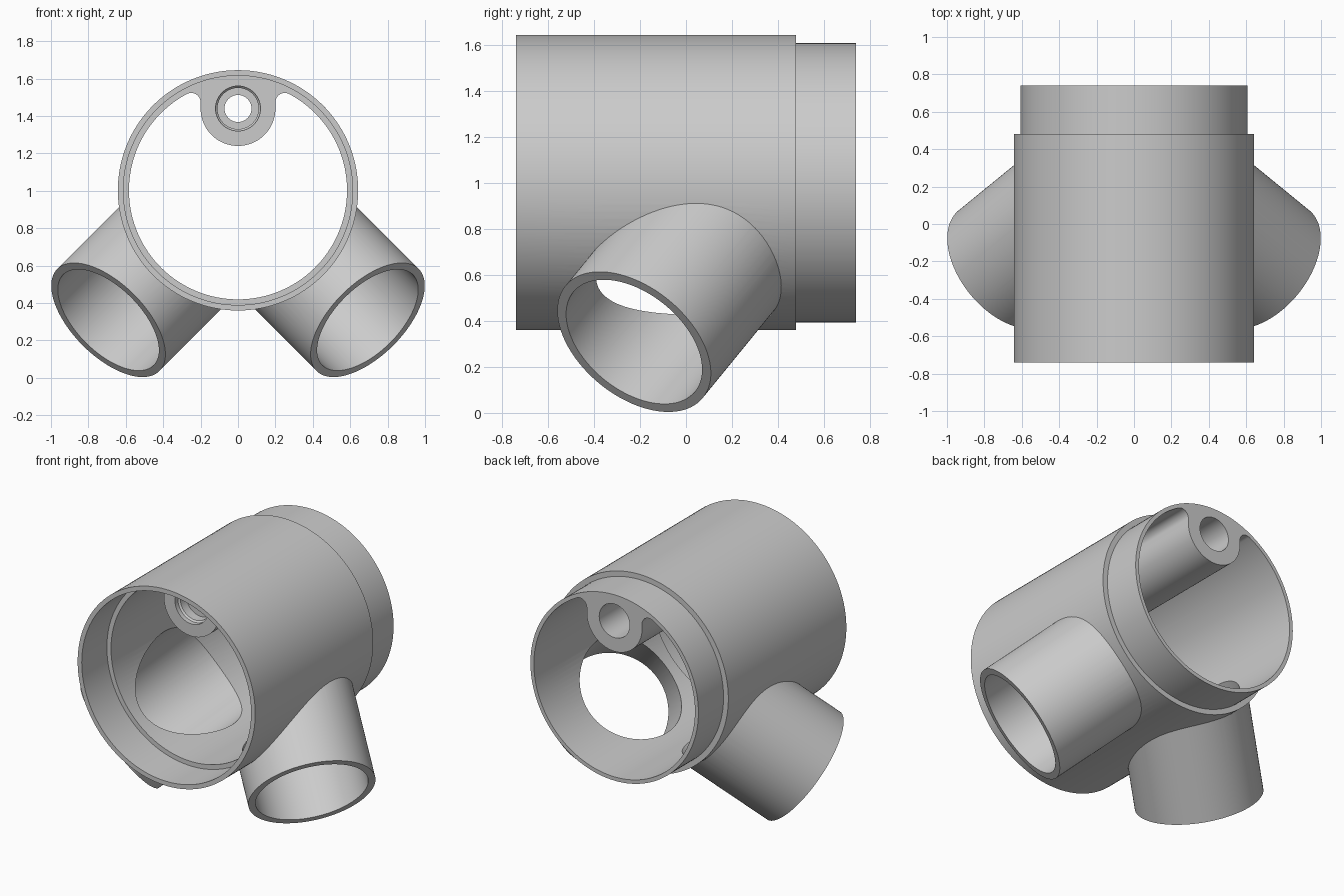
import bpy, bmesh
from math import sin, cos, pi, sqrt, atan2
from mathutils import Vector

if "Cube" in bpy.data.objects:
    bpy.data.objects.remove(bpy.data.objects["Cube"])

ZC = 1.0025          # height of the main axis
BORE = 0.583         # main bore radius
BACK = Vector((0, 1, 0))


def make_object(name, bm):
    bmesh.ops.recalc_face_normals(bm, faces=bm.faces)
    mesh = bpy.data.meshes.new(name)
    bm.to_mesh(mesh)
    bm.free()
    obj = bpy.data.objects.new(name, mesh)
    bpy.context.collection.objects.link(obj)
    return obj


def lathe(name, profile, origin, axis, n=128):
    """Capped solid of revolution; profile is (radius, distance along axis)."""
    rot = Vector((0, 0, 1)).rotation_difference(axis)
    bm = bmesh.new()
    rings = []
    for r, t in profile:
        rings.append([bm.verts.new(Vector(origin) + rot @ Vector(
            (r * cos(2 * pi * i / n), r * sin(2 * pi * i / n), t))) for i in range(n)])
    for a, b in zip(rings, rings[1:]):
        for i in range(n):
            j = (i + 1) % n
            bm.faces.new((a[i], a[j], b[j], b[i]))
    bm.faces.new(rings[0])
    bm.faces.new(rings[-1])
    return make_object(name, bm)


def prism(name, outline, y0, y1):
    """Extrude an (x, z) outline along y."""
    bm = bmesh.new()
    face = bm.faces.new([bm.verts.new((x, y0, z)) for x, z in outline])
    new = bmesh.ops.extrude_face_region(bm, geom=[face])["geom"]
    verts = [v for v in new if isinstance(v, bmesh.types.BMVert)]
    bmesh.ops.translate(bm, verts=verts, vec=(0, y1 - y0, 0))
    return make_object(name, bm)


def arc(cx, cz, r, a0, a1, n):
    return [(cx + r * cos(a0 + (a1 - a0) * i / n),
             cz + r * sin(a0 + (a1 - a0) * i / n)) for i in range(n + 1)]


def combine(target, tool, operation):
    mod = target.modifiers.new(operation.title(), 'BOOLEAN')
    mod.operation, mod.solver, mod.object = operation, 'EXACT', tool
    bpy.context.view_layer.objects.active = target
    bpy.ops.object.modifier_apply(modifier=mod.name)
    bpy.data.objects.remove(tool, do_unlink=True)


# Main barrel with the stepped-down spigot at the back
body = lathe("pipe_fitting", [(0.6425, -0.74), (0.6425, 0.48), (0.608, 0.48), (0.608, 0.74)],
             (0, 0, ZC), BACK)

# Two branch pipes, splayed 45 degrees down and 30 degrees forward
hub = (0, 0.34, ZC)
branches = [Vector((s * sqrt(0.375), -0.5, -sqrt(0.375))) for s in (-1, 1)]
for d in branches:
    combine(body, lathe("branch", [(0.386, 0.25), (0.386, 1.132)], hub, d), 'UNION')

# Main bore, leaving a filleted screw boss along the top
fx, fr, br, bz = 0.25, 0.05, 0.2, ZC + 0.4375
fz = sqrt((BORE - fr) ** 2 - fx ** 2)
a = atan2(fz, fx)
outline = (arc(0, ZC, BORE, pi - a, 2 * pi + a, 110)
           + arc(fx, ZC + fz, fr, a, pi, 14)[1:]
           + arc(0, bz, br, 0, -pi, 40)
           + arc(-fx, ZC + fz, fr, 0, pi - a, 14)[:-1])
combine(body, prism("bore_cutter", outline, -0.9, 0.9), 'DIFFERENCE')

# Front socket
combine(body, lathe("socket_cutter", [(0.613, -0.9), (0.613, -0.48)], (0, 0, ZC), BACK), 'DIFFERENCE')

# Branch bores opening into the barrel
for d in branches:
    combine(body, lathe("branch_cutter", [(0.342, 0.25), (0.342, 1.3)], hub, d), 'DIFFERENCE')

# Stepped screw hole through the boss
screw = [(0.12, -0.6), (0.12, -0.45), (0.11, -0.44), (0.11, -0.38),
         (0.072, -0.38), (0.072, -0.28), (0.11, -0.28), (0.11, 0.9)]
combine(body, lathe("screw_cutter", screw, (0, 0, bz), BACK, 64), 'DIFFERENCE')

# Smooth shading with crisp rims
bpy.ops.object.select_all(action='DESELECT')
body.select_set(True)
bpy.context.view_layer.objects.active = body
bpy.ops.object.shade_smooth_by_angle(angle=0.5)
